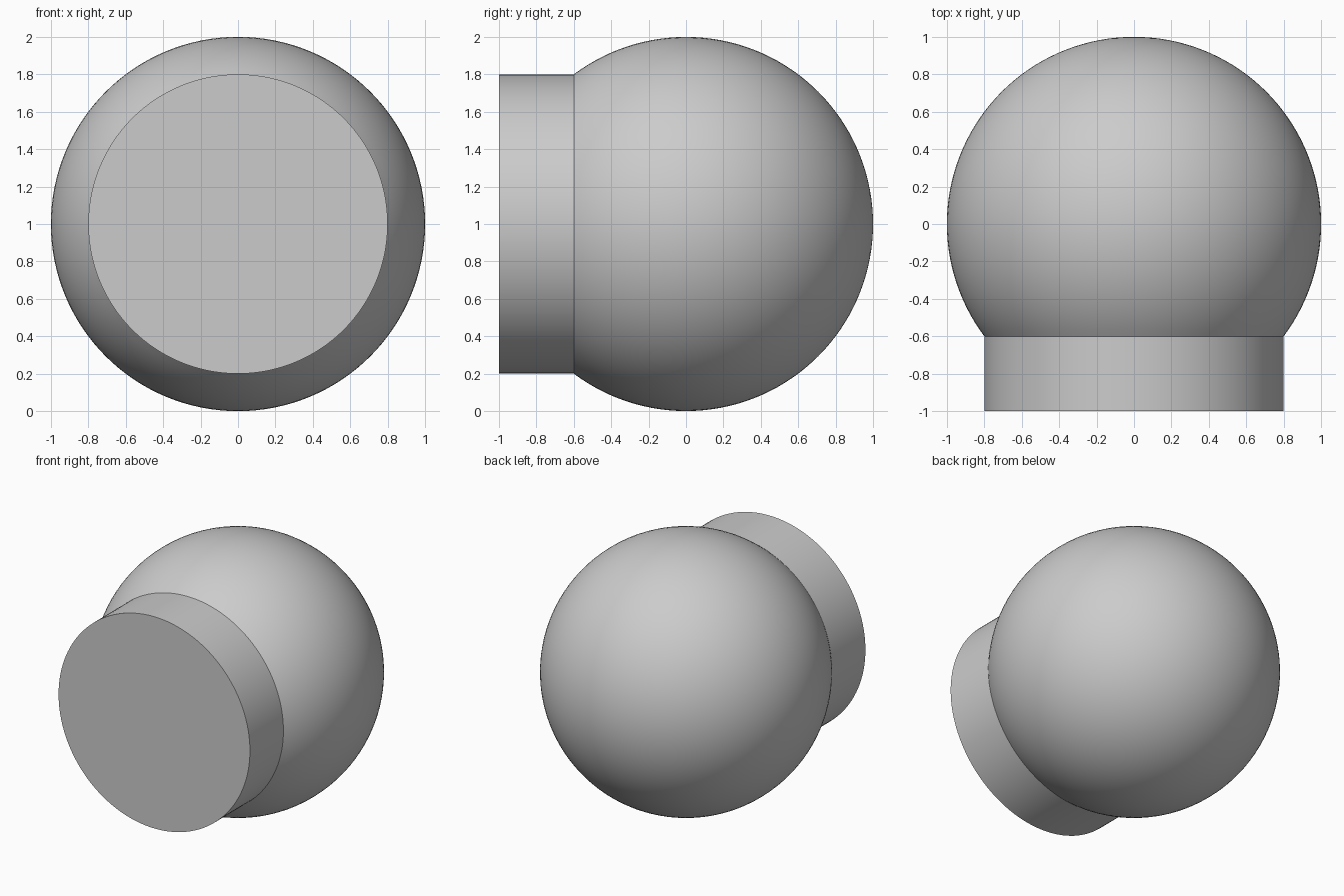
import bpy
import bmesh
import math

cube = bpy.data.objects.get("Cube")
if cube:
    bpy.data.objects.remove(cube, do_unlink=True)

RADIUS, NECK_RADIUS, NECK_END = 1.0, 0.8, -1.0
ARC_STEPS, SIDES = 48, 128

# Plain grey material
grey = bpy.data.materials.new("light_grey")
grey.use_nodes = True
colour = (0.6, 0.6, 0.6, 1)
grey.diffuse_color = colour
grey.node_tree.nodes["Principled BSDF"].inputs["Base Color"].default_value = colour

# Profile (radius, y): ball from its back pole to the neck, then the neck and its flat front
seam = math.pi - math.asin(NECK_RADIUS / RADIUS)
profile = [(RADIUS * math.sin(seam * i / ARC_STEPS), RADIUS * math.cos(seam * i / ARC_STEPS))
           for i in range(ARC_STEPS + 1)]
profile.append((NECK_RADIUS, NECK_END))

# Turn the profile about the y axis
bm = bmesh.new()
verts = [bm.verts.new((r, y, 0)) for r, y in profile]
edges = [bm.edges.new(pair) for pair in zip(verts, verts[1:])]
bmesh.ops.spin(bm, geom=verts + edges, cent=(0, 0, 0), axis=(0, 1, 0),
               angle=math.tau, steps=SIDES, use_merge=True)
bmesh.ops.remove_doubles(bm, verts=bm.verts, dist=0.0001)

# Flat front of the neck
rim = [e for e in bm.edges if e.is_boundary]
bmesh.ops.contextual_create(bm, geom=rim)
bmesh.ops.recalc_face_normals(bm, faces=bm.faces)

mesh = bpy.data.meshes.new("ball_with_neck")
bm.to_mesh(mesh)
bm.free()
mesh.materials.append(grey)
ball = bpy.data.objects.new("ball_with_neck", mesh)
ball.location.z = RADIUS
bpy.context.collection.objects.link(ball)

# Smooth surfaces with crisp seam and rim
bpy.ops.object.select_all(action='DESELECT')
ball.select_set(True)
bpy.context.view_layer.objects.active = ball
bpy.ops.object.shade_smooth_by_angle(angle=math.radians(25))
